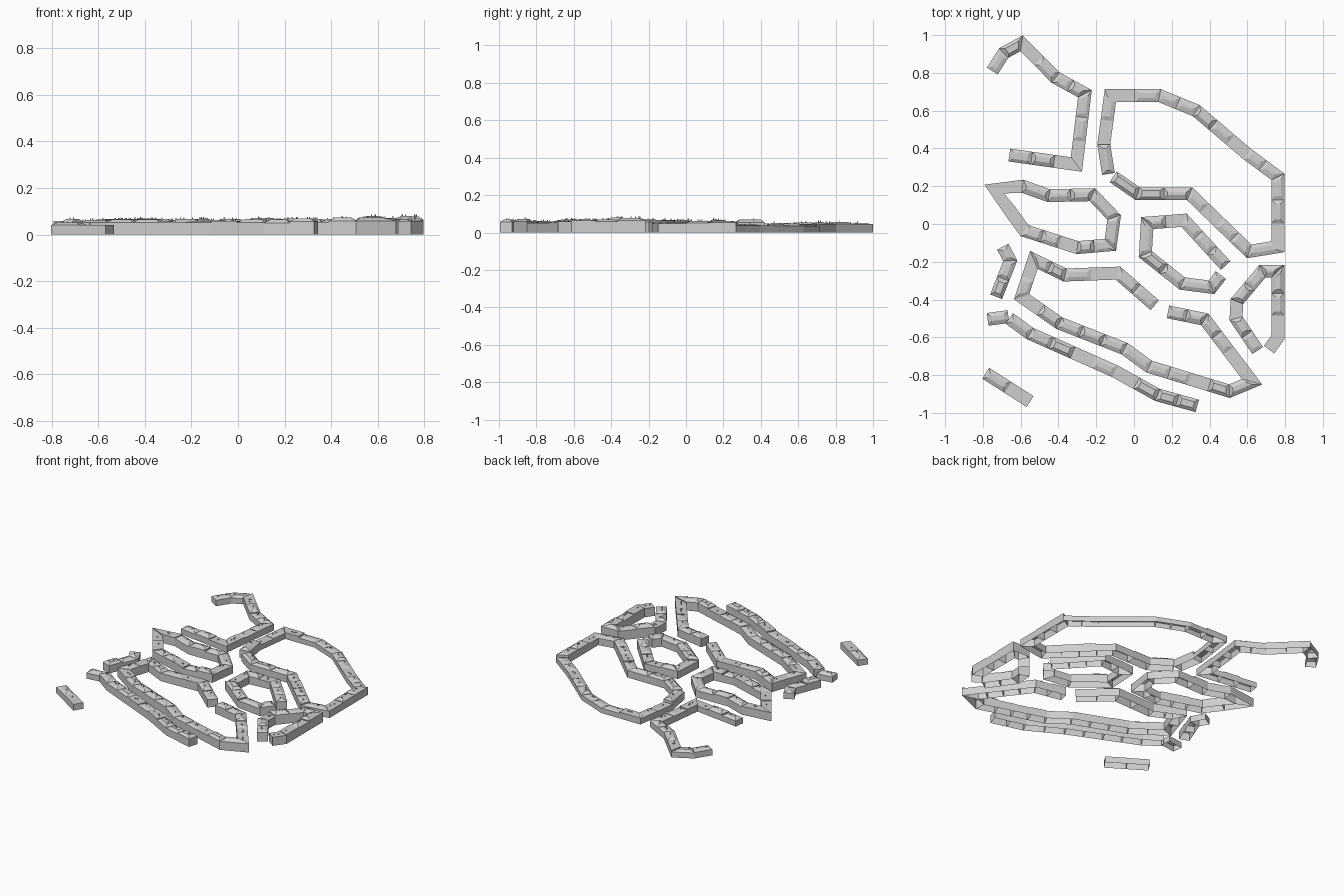
import bpy, bmesh, random
from mathutils import Vector

if "Cube" in bpy.data.objects:
    bpy.data.objects.remove(bpy.data.objects["Cube"])

random.seed(7)
stone = bpy.data.materials.new("light_grey")
stone.diffuse_color = (0.62, 0.62, 0.62, 1)
stone.use_nodes = True
stone.node_tree.nodes["Principled BSDF"].inputs["Base Color"].default_value = stone.diffuse_color
HALF = 0.034     # half the depth of a terrace
HOUSE = 0.115    # usual house frontage


def plots(corners, closed):
    """Split each straight run between corners into houses of similar length."""
    pts = [Vector(c) for c in corners]
    ends = pts[1:] + pts[:1] if closed else pts[1:]
    out = []
    for a, b in zip(pts, ends):
        n = max(1, round((b - a).length / HOUSE))
        out += [a.lerp(b, k / n) for k in range(n)]
    return out if closed else out + [pts[-1]]


def offsets(pts, closed):
    """Mitred left and right edge points along a centre line."""
    n, out = len(pts), []
    for i, p in enumerate(pts):
        a = pts[i - 1] if closed or i > 0 else None
        b = pts[(i + 1) % n] if closed or i < n - 1 else None
        d1 = (p - a).normalized() if a else (b - p).normalized()
        d2 = (b - p).normalized() if b else d1
        n1, n2 = Vector((-d1.y, d1.x)), Vector((-d2.y, d2.x))
        m = (n1 + n2).normalized()
        m *= HALF / max(m.dot(n1), 0.6)
        out.append((p + m, p - m))
    return out


def ring(bm, corners, z):
    return [bm.verts.new((c.x, c.y, z)) for c in corners]


def bridge(bm, low, high):
    for i in range(4):
        j = (i + 1) % 4
        bm.faces.new((low[i], low[j], high[j], high[i]))


def chimney(bm, p, z):
    """Small square stack on the roof."""
    s = 0.0022
    q = [p + Vector(o) for o in ((-s, -s), (s, -s), (s, s), (-s, s))]
    top = ring(bm, q, z + 0.007)
    bridge(bm, ring(bm, q, z - 0.004), top)
    bm.faces.new(top)


def house(bm, corners, eave, rise, inset):
    """Open-bottomed walls with a flat or flat-topped hipped roof."""
    a, b, c, d = corners
    at = lambda u, v: a.lerp(b, u).lerp(d.lerp(c, u), v)
    wall = ring(bm, corners, eave)
    bridge(bm, ring(bm, corners, 0), wall)
    if rise == 0:
        bm.faces.new(wall)
    else:
        t = min(0.3, 0.02 / max((at(0, .5) - at(1, .5)).length, 0.03))
        top = ring(bm, [at(t, inset), at(1 - t, inset),
                        at(1 - t, 1 - inset), at(t, 1 - inset)], eave + rise)
        bridge(bm, wall, top)
        bm.faces.new(top)
    for _ in range(random.randint(1, 3)):
        chimney(bm, at(random.uniform(.2, .8), random.uniform(.4, .6)), eave + rise)


def terrace(name, eave, corners, closed=False):
    """Row of houses following a centre line."""
    bm = bmesh.new()
    edge = offsets(plots(corners, closed), closed)
    for i in range(len(edge) - (0 if closed else 1)):
        (l0, r0), (l1, r1) = edge[i], edge[(i + 1) % len(edge)]
        # northern houses of the large block are lower
        drop = 0.012 if name == "north_east_block" and l0.y > 0.3 else 0
        h = eave - drop + random.uniform(-0.005, 0.006)
        rise = random.choice((0, 0.008, 0.011, 0.014))
        house(bm, [r0, r1, l1, l0], h, rise, random.choice((0.25, 0.32, 0.4)))
    bmesh.ops.recalc_face_normals(bm, faces=bm.faces)
    mesh = bpy.data.meshes.new(name)
    bm.to_mesh(mesh)
    bm.free()
    mesh.materials.append(stone)
    bpy.context.collection.objects.link(bpy.data.objects.new(name, mesh))


# Northern rows and blocks
terrace("north_west_row", 0.042, [
    (-.75, .81), (-.69, .905), (-.595, .957), (-.415, .775), (-.26, .69),
    (-.305, .315), (-.66, .365)])
terrace("north_east_block", 0.05, [
    (-.135, .265), (-.16, .42), (-.125, .68), (.135, .68), (.33, .6), (.6, .37),
    (.762, .25), (.762, -.12), (.61, -.145), (.295, .16), (.02, .16), (-.11, .25)])

# Middle blocks
terrace("west_block", 0.053, [
    (-.74, .185), (-.59, .2), (-.45, .15), (-.22, .155), (-.105, .035),
    (-.125, -.11), (-.3, -.125), (-.58, -.035)], closed=True)
terrace("central_block", 0.052, [
    (.485, -.22), (.265, .02), (.07, .005), (.06, -.16), (.255, -.315),
    (.41, -.335), (.46, -.27)])
terrace("east_block", 0.06, [
    (.715, -.665), (.762, -.6), (.762, -.25), (.68, -.25), (.545, -.41),
    (.54, -.5), (.655, -.67)])
terrace("west_row", 0.047, [(-.695, -.12), (-.655, -.195), (-.73, -.385)])

# Southern rows and blocks
terrace("south_block", 0.055, [
    (.11, -.43), (-.085, -.26), (-.365, -.27), (-.53, -.19), (-.595, -.385),
    (-.395, -.525), (-.05, -.66), (.08, -.755), (.505, -.885), (.625, -.835),
    (.375, -.505), (.18, -.465)])
terrace("south_row", 0.055, [
    (-.66, -.5), (-.55, -.58), (-.1, -.78), (.125, -.905), (.335, -.963)])
terrace("corner_house", 0.036, [(-.775, -.505), (-.665, -.49)])
terrace("south_west_row", 0.038, [(-.785, -.79), (-.55, -.94)])
